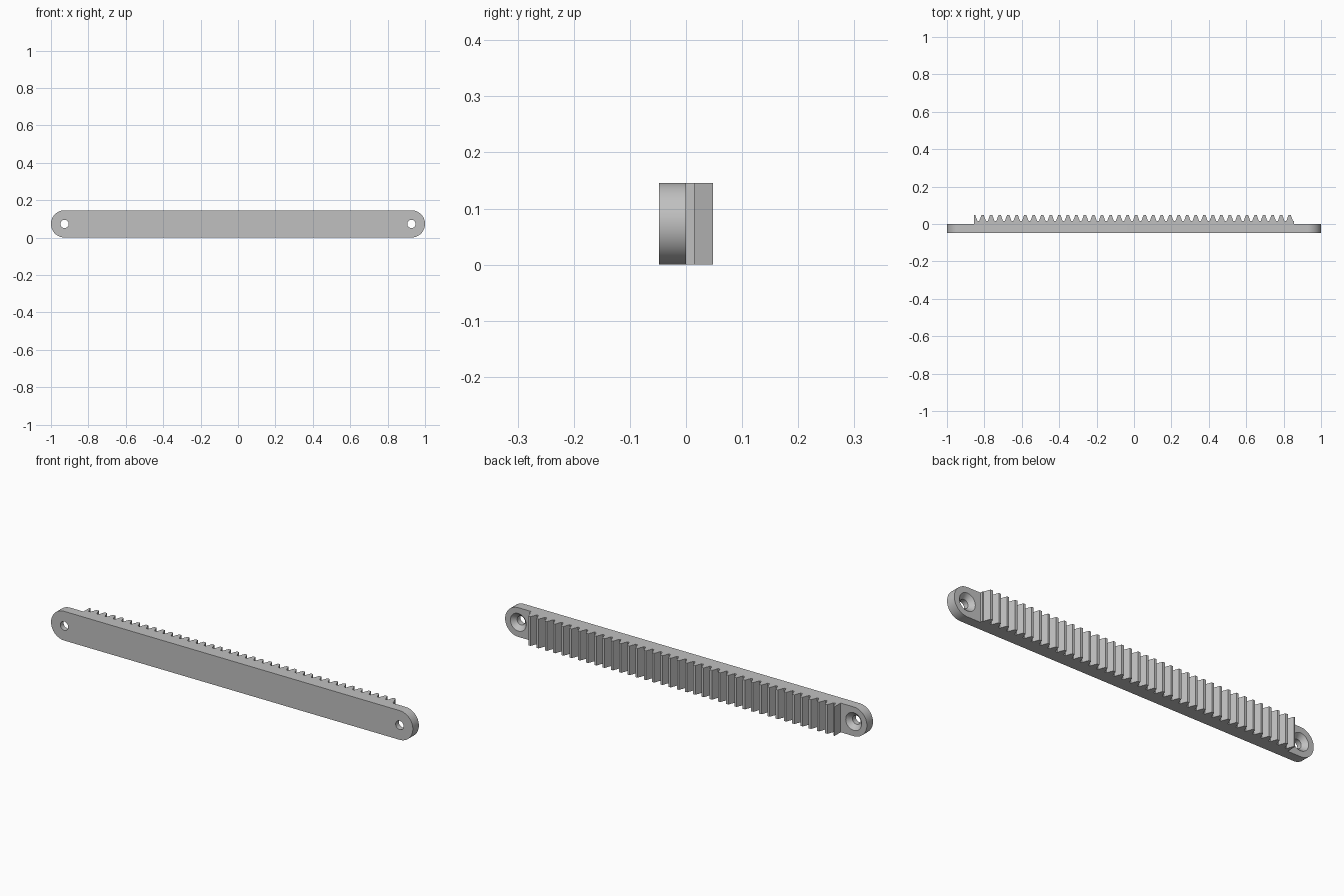
import bpy
import bmesh
from math import pi, sin, cos, tan, radians

HEIGHT = 0.146
MID = HEIGHT / 2
BACK = 0.048            # half the total depth
HOLE_X = 1 - MID        # holes sit at the centres of the round ends
RACK_END = 0.855
TEETH = 37
PITCH = 2 * RACK_END / (TEETH + 0.5)
MODULE = PITCH / pi
ROOT_Y = BACK - 2.25 * MODULE

if "Cube" in bpy.data.objects:
    bpy.data.objects.remove(bpy.data.objects["Cube"])

steel = bpy.data.materials.new("grey steel")
steel.use_nodes = True
GREY = (0.53, 0.53, 0.53, 1)
steel.diffuse_color = GREY
steel.node_tree.nodes["Principled BSDF"].inputs["Base Color"].default_value = GREY


def add_object(name, bm):
    bmesh.ops.recalc_face_normals(bm, faces=bm.faces)
    mesh = bpy.data.meshes.new(name)
    bm.to_mesh(mesh)
    bm.free()
    mesh.materials.append(steel)
    obj = bpy.data.objects.new(name, mesh)
    bpy.context.collection.objects.link(obj)
    return obj


def prism(name, points, direction):
    """Extrude a closed outline along a direction."""
    bm = bmesh.new()
    face = bm.faces.new([bm.verts.new(p) for p in points])
    side = bmesh.ops.extrude_face_region(bm, geom=[face])["geom"]
    moved = [v for v in side if isinstance(v, bmesh.types.BMVert)]
    bmesh.ops.translate(bm, verts=moved, vec=direction)
    return add_object(name, bm)


def select_only(obj):
    bpy.ops.object.select_all(action="DESELECT")
    obj.select_set(True)
    bpy.context.view_layer.objects.active = obj


# Mounting bar with fully rounded ends
STEPS = 32
outline = []
for side in (1, -1):
    for i in range(STEPS + 1):
        a = -pi / 2 + pi * i / STEPS
        outline.append((side * (HOLE_X + MID * cos(a)), -BACK, MID + side * MID * sin(a)))
bar = prism("mounting_bar", outline, (0, BACK, 0))


# Countersunk screw holes, wide on the toothed side
def hole_cutter(x):
    profile = [(0.022, -0.06), (0.022, -0.022), (0.044, 0), (0.044, 0.02)]
    count = 48
    bm = bmesh.new()
    rings = [[bm.verts.new((x + r * cos(2 * pi * i / count), y, MID + r * sin(2 * pi * i / count)))
              for i in range(count)] for r, y in profile]
    for low, high in zip(rings, rings[1:]):
        for i in range(count):
            j = (i + 1) % count
            bm.faces.new((low[i], low[j], high[j], high[i]))
    bm.faces.new(rings[0])
    bm.faces.new(rings[-1])
    cutter = add_object("screw_hole_cutter", bm)
    cutter.hide_render = True
    return cutter


for x in (-HOLE_X, HOLE_X):
    cutter = hole_cutter(x)
    cut = bar.modifiers.new("screw hole", "BOOLEAN")
    cut.operation = "DIFFERENCE"
    cut.solver = "EXACT"
    cut.object = cutter
    select_only(bar)
    bpy.ops.object.modifier_apply(modifier=cut.name)
    bpy.data.objects.remove(cutter)

select_only(bar)
bpy.ops.object.shade_smooth_by_angle(angle=radians(30))

# Gear rack: half a tooth at the right end, a valley at the left end
tip = PITCH / 4 - MODULE * tan(radians(20))
root = PITCH / 4 + 1.25 * MODULE * tan(radians(20))
teeth = [(-RACK_END, 0, 0), (-RACK_END, BACK, 0),
         (-RACK_END + tip, BACK, 0), (-RACK_END + root, ROOT_Y, 0)]
for n in range(1, TEETH + 1):
    c = -RACK_END + n * PITCH
    teeth += [(c - root, ROOT_Y, 0), (c - tip, BACK, 0),
              (c + tip, BACK, 0), (c + root, ROOT_Y, 0)]
teeth += [(RACK_END, ROOT_Y, 0), (RACK_END, 0, 0)]
prism("gear_rack", teeth, (0, 0, HEIGHT))
